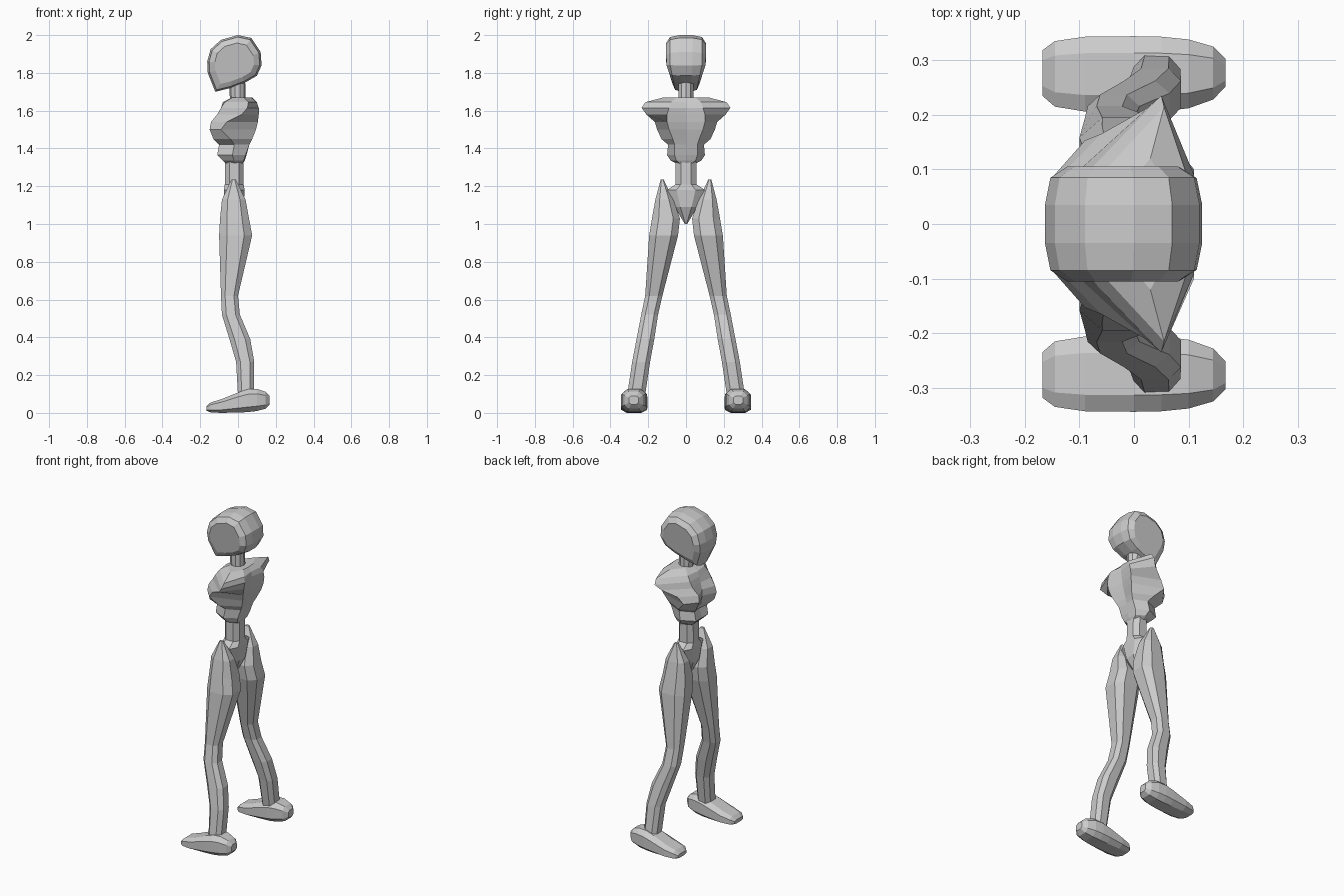
import bpy
import bmesh
import math

cube = bpy.data.objects.get("Cube")
if cube:
    bpy.data.objects.remove(cube, do_unlink=True)

clay = bpy.data.materials.new("plain_grey")
clay.use_nodes = True
GREY = (0.6, 0.6, 0.6, 1)
clay.diffuse_color = GREY
clay.node_tree.nodes["Principled BSDF"].inputs["Base Color"].default_value = GREY


def loft(name, rings):
    """Skin a list of equally long point rings, with both ends capped."""
    bm = bmesh.new()
    loops = [[bm.verts.new(point) for point in ring] for ring in rings]
    for lower, upper in zip(loops, loops[1:]):
        for i in range(len(lower)):
            j = (i + 1) % len(lower)
            bm.faces.new((lower[i], lower[j], upper[j], upper[i]))
    bm.faces.new(loops[0])
    bm.faces.new(loops[-1])
    bmesh.ops.recalc_face_normals(bm, faces=bm.faces)
    mesh = bpy.data.meshes.new(name)
    bm.to_mesh(mesh)
    bm.free()
    mesh.materials.append(clay)
    obj = bpy.data.objects.new(name, mesh)
    bpy.context.collection.objects.link(obj)
    return obj


def chamfered(a0, a1, b0, b1, cut):
    """Eight corners of a rectangle with its corners cut off."""
    da, db = (a1 - a0) * cut, (b1 - b0) * cut
    return [(a0 + da, b0), (a1 - da, b0), (a1, b0 + db), (a1, b1 - db),
            (a1 - da, b1), (a0 + da, b1), (a0, b1 - db), (a0, b0 + db)]


def mirrored(half):
    """Close a half outline (x, y) across the middle plane."""
    return half + [(x, -y) for x, y in reversed(half[1:-1])]


# Head: side profile lofted across the width, narrowing towards the chin
head_profile = [(-.12, 1.70), (-.16, 1.80), (-.163, 1.86), (-.145, 1.925),
                (-.09, 1.975), (0, 2), (.07, 1.985), (.12, 1.91),
                (.125, 1.84), (.10, 1.785), (.04, 1.75), (-.04, 1.72)]
head_rings = []
for y, size in [(-.105, .72), (-.085, .93), (-.035, 1), (.035, 1), (.085, .93), (.105, .72)]:
    ring = []
    for x, z in head_profile:
        taper = min(1, 0.68 + max(0, z - 1.70) * 2.2)
        ring.append((-.02 + (x + .02) * size, y * taper, 1.85 + (z - 1.85) * size))
    head_rings.append(ring)
loft("head", head_rings)

# Neck
neck_rings = []
for z, middle in [(1.62, 0), (1.79, -.005)]:
    angles = [math.tau * i / 10 for i in range(10)]
    neck_rings.append([(middle + .042 * math.cos(a), .042 * math.sin(a), z) for a in angles])
loft("neck", neck_rings)

# Torso: height, then front middle, bust, side, shoulder blade and spine
torso_sections = [
    (1.31, -.05, (-.05, .02), (-.02, .03), (.02, .02), .02),
    (1.335, -.08, (-.08, .05), (-.02, .08), (.03, .05), .035),
    (1.365, -.11, (-.11, .06), (-.03, .10), (.04, .06), .045),
    (1.42, -.09, (-.10, .06), (-.02, .095), (.06, .06), .055),
    (1.45, -.10, (-.13, .09), (-.04, .13), (.075, .07), .06),
    (1.50, -.11, (-.15, .085), (-.09, .153), (.095, .09), .075),
    (1.54, -.11, (-.143, .08), (-.06, .165), (.105, .10), .085),
    (1.58, -.10, (-.11, .09), (.02, .21), (.11, .10), .09),
    (1.615, -.09, (-.09, .09), (.05, .235), (.11, .09), .095),
    (1.645, -.08, (-.07, .08), (.055, .215), (.10, .08), .09),
    (1.67, -.03, (-.03, .05), (.03, .12), (.07, .05), .075),
]
torso_rings = []
for z, front, bust, side, blade, spine in torso_sections:
    outline = mirrored([(front, 0), bust, side, blade, (spine, 0)])
    torso_rings.append([(x, y, z) for x, y in outline])
loft("torso", torso_rings)

# Waist and pelvis, ending in a point between the legs
pelvis_rings = []
for z, front, back, wide in [(1.0, -.03, -.01, .006), (1.09, -.07, .03, .06),
                             (1.18, -.075, .035, .10), (1.21, -.07, .03, .055),
                             (1.33, -.068, .028, .055)]:
    pelvis_rings.append([(x, y, z) for x, y in chamfered(front, back, -wide, wide, .25)])
loft("pelvis", pelvis_rings)

# Legs: height, front, back, inner and outer limits
leg_sections = [
    (.09, 0, .085, .217, .312), (.27, -.01, .086, .19, .285),
    (.39, -.045, .065, .168, .262), (.52, -.085, .01, .148, .237),
    (.62, -.09, 0, .125, .216), (.94, -.10, .075, .042, .195),
    (1.03, -.095, .058, .032, .18), (1.13, -.085, .04, .068, .162),
    (1.235, -.035, -.012, .118, .134),
]
# Feet: length position, inner, outer, bottom and top limits
foot_sections = [
    (-.168, .235, .318, .012, .035), (-.145, .215, .335, .003, .055),
    (-.09, .206, .343, 0, .072), (0, .205, .344, .002, .108),
    (.05, .206, .343, .004, .125), (.10, .212, .338, .01, .127),
    (.145, .228, .325, .022, .112), (.168, .252, .302, .045, .09),
]
for label, flip in [("front", -1), ("rear", 1)]:
    leg_rings = []
    for z, x0, x1, y0, y1 in leg_sections:
        leg_rings.append([(x, y * flip, z) for x, y in chamfered(x0, x1, y0, y1, .24)])
    loft(label + "_leg", leg_rings)
    foot_rings = []
    for x, y0, y1, z0, z1 in foot_sections:
        foot_rings.append([(x, y * flip, z) for y, z in chamfered(y0, y1, z0, z1, .22)])
    loft(label + "_foot", foot_rings)
